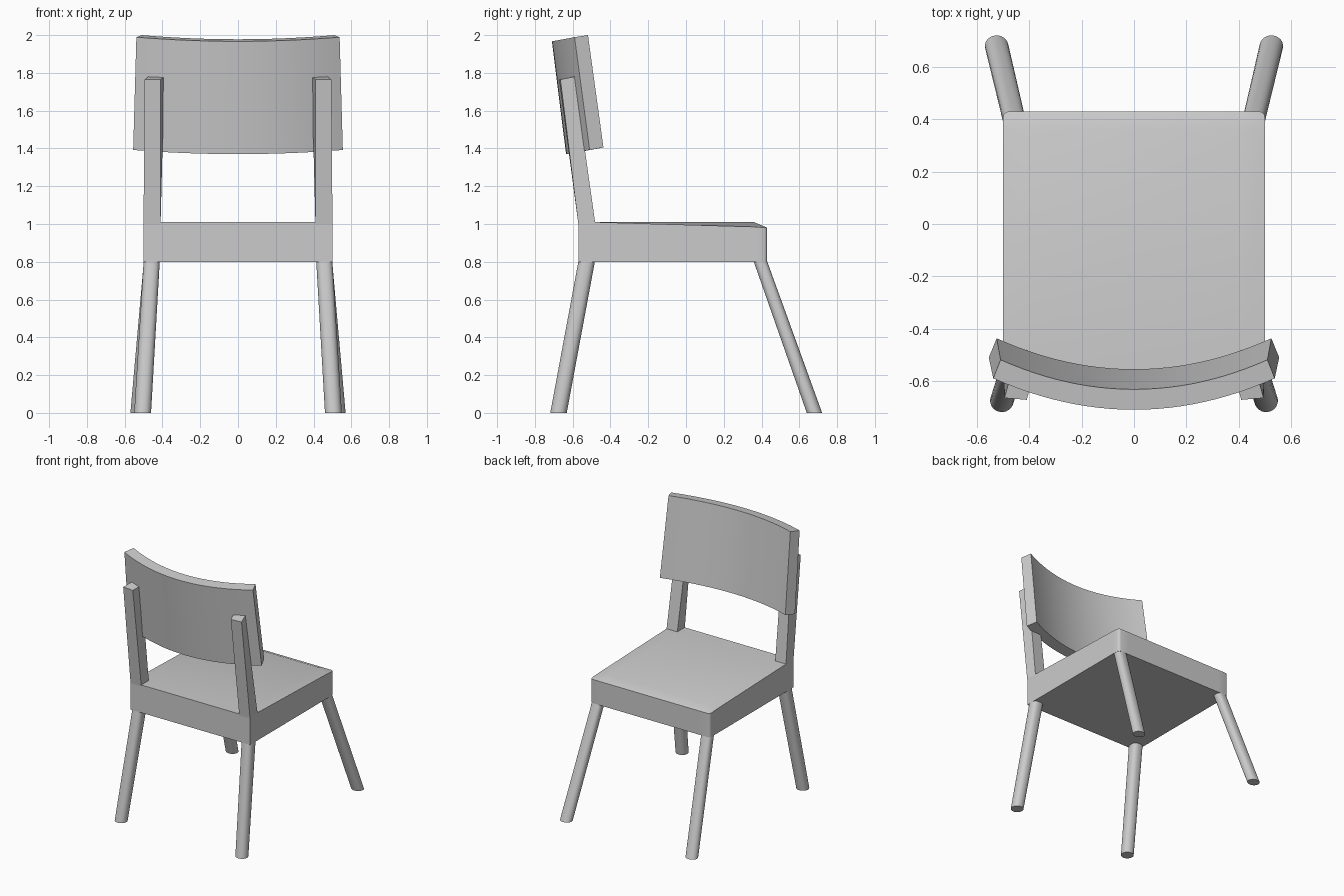
import bpy, bmesh, math

if "Cube" in bpy.data.objects:
    bpy.data.objects.remove(bpy.data.objects["Cube"])


def finish(name, bm, angle=35):
    bmesh.ops.recalc_face_normals(bm, faces=bm.faces)
    mesh = bpy.data.meshes.new(name)
    bm.to_mesh(mesh)
    bm.free()
    obj = bpy.data.objects.new(name, mesh)
    bpy.context.collection.objects.link(obj)
    bpy.ops.object.select_all(action='DESELECT')
    obj.select_set(True)
    bpy.context.view_layer.objects.active = obj
    bpy.ops.object.shade_smooth_by_angle(angle=math.radians(angle))
    return obj


def loft(name, rings):
    """Skin closed rings of equal length and cap both ends."""
    bm = bmesh.new()
    vs = [[bm.verts.new(p) for p in ring] for ring in rings]
    n = len(vs[0])
    for a, b in zip(vs, vs[1:]):
        for i in range(n):
            bm.faces.new((a[i], a[(i + 1) % n], b[(i + 1) % n], b[i]))
    bm.faces.new(vs[0])
    bm.faces.new(vs[-1])
    return finish(name, bm)


def leg_ring(x, y, z, rx, ry, power, n=24):
    """Superellipse ring: power 1 is round, smaller is squarer."""
    ring = []
    for i in range(n):
        t = 2 * math.pi * (i + 0.5) / n
        c, s = math.cos(t), math.sin(t)
        ring.append((x + rx * math.copysign(abs(c) ** power, c),
                     y + ry * math.copysign(abs(s) ** power, s), z))
    return ring


# Seat: thick slab whose top slopes down at the sides and front
bm = bmesh.new()
xs, ys = (-0.5, -0.41, 0.41, 0.5), (-0.57, -0.48, 0.36, 0.43)
side_z, mid_z = (1.01, 1.01, 0.985, 0.98), (1.01, 1.01, 1.01, 0.98)
grid = [[bm.verts.new((x, y, (side_z if abs(x) == 0.5 else mid_z)[j]))
         for j, y in enumerate(ys)] for x in xs]
for i in range(3):
    for j in range(3):
        bm.faces.new((grid[i][j], grid[i + 1][j], grid[i + 1][j + 1], grid[i][j + 1]))
top = list(bm.faces)
ext = bmesh.ops.extrude_face_region(bm, geom=top, use_keep_orig=True)
for g in ext['geom']:
    if isinstance(g, bmesh.types.BMVert):
        g.co.z = 0.8
corners = [e for e in bm.edges
           if all(abs(v.co.x) > 0.49 and v.co.y > 0.42 for v in e.verts)
           and abs(e.verts[0].co.z - e.verts[1].co.z) > 0.1]
bmesh.ops.bevel(bm, geom=corners, offset=0.02, segments=3, profile=0.5, affect='EDGES')
finish("seat", bm)

for side, s in (("left", -1), ("right", 1)):
    # Splayed legs, squarish at the seat and round at the floor
    loft(f"front_leg_{side}", [leg_ring(s * 0.525, 0.68, 0, 0.045, 0.041, 1),
                               leg_ring(s * 0.457, 0.394, 0.802, 0.042, 0.036, 0.7)])
    loft(f"back_leg_{side}", [leg_ring(s * 0.505, -0.675, 0, 0.045, 0.044, 1),
                              leg_ring(s * 0.457, -0.526, 0.802, 0.043, 0.044, 0.7)])
    # Leaning post, slightly twisted to follow the curved backrest
    loft(f"back_post_{side}", [
        [(s * 0.5, -0.57, 1.0), (s * 0.41, -0.57, 1.0),
         (s * 0.41, -0.48, 1.0), (s * 0.5, -0.48, 1.0)],
        [(s * 0.495, -0.665, 1.765), (s * 0.41, -0.672, 1.765),
         (s * 0.39, -0.60, 1.78), (s * 0.475, -0.59, 1.78)]])


def back_ring(t):
    """Cross-section of the curved backrest, t from -1 to 1 across."""
    c = t * t
    return [(0.555 * t, -0.635 + 0.125 * c, 1.37 + 0.022 * c),
            (0.525 * t, -0.555 + 0.118 * c, 1.383 + 0.022 * c),
            (0.51 * t, -0.632 + 0.113 * c, 1.978 + 0.022 * c),
            (0.538 * t, -0.71 + 0.12 * c, 1.967 + 0.022 * c)]


# Backrest: curved, tilted panel
loft("backrest", [back_ring(i / 12 - 1) for i in range(25)])
